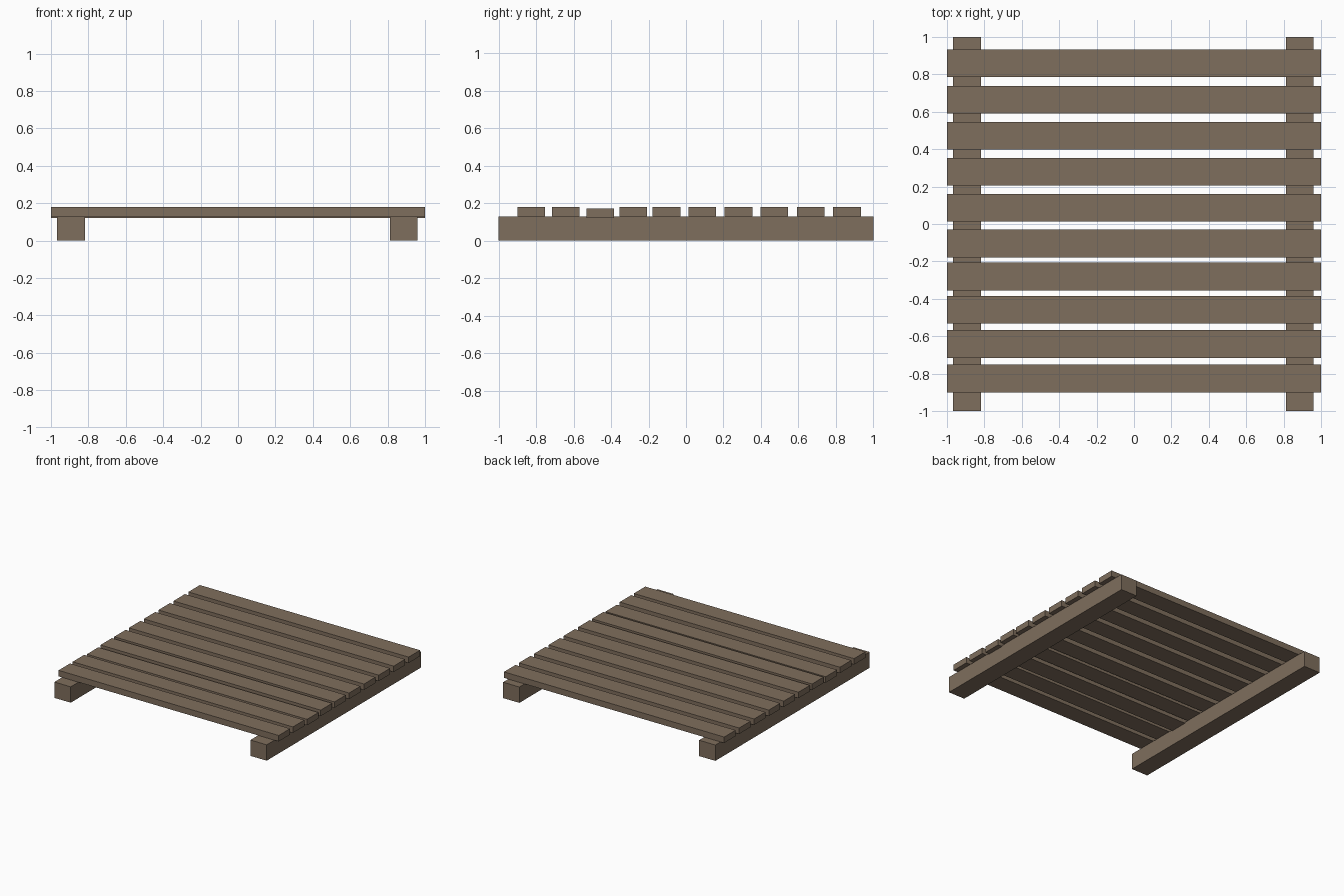
import bpy

if "Cube" in bpy.data.objects:
    bpy.data.objects.remove(bpy.data.objects["Cube"])

wood = bpy.data.materials.new("weathered_wood")
wood.diffuse_color = (0.212, 0.156, 0.109, 1)
wood.use_nodes = True
wood.node_tree.nodes["Principled BSDF"].inputs["Base Color"].default_value = wood.diffuse_color


def box(name, x, y, z):
    """Box spanning the (min, max) ranges on each axis."""
    bpy.ops.mesh.primitive_cube_add(
        size=1, location=[(a + b) / 2 for a, b in (x, y, z)])
    ob = bpy.context.object
    ob.name = name
    ob.scale = [b - a for a, b in (x, y, z)]
    bpy.ops.object.transform_apply(location=False, rotation=False, scale=True)
    ob.data.materials.append(wood)


BEAM_TOP, THICK, WIDTH = 0.13, 0.049, 0.148

# two bearers running front to back
box("left_beam", (-0.967, -0.819), (-1, 1), (0, BEAM_TOP))
box("right_beam", (0.813, 0.961), (-1, 1), (0, BEAM_TOP))

# unevenly spaced planks; the third is slightly sunk
centres = (-0.826, -0.642, -0.458, -0.281, -0.104,
           0.087, 0.280, 0.471, 0.665, 0.859)
for i, y in enumerate(centres):
    z = BEAM_TOP - (0.008 if i == 2 else 0)
    box(f"plank_{i + 1}", (-1, 1), (y - WIDTH / 2, y + WIDTH / 2), (z, z + THICK))
